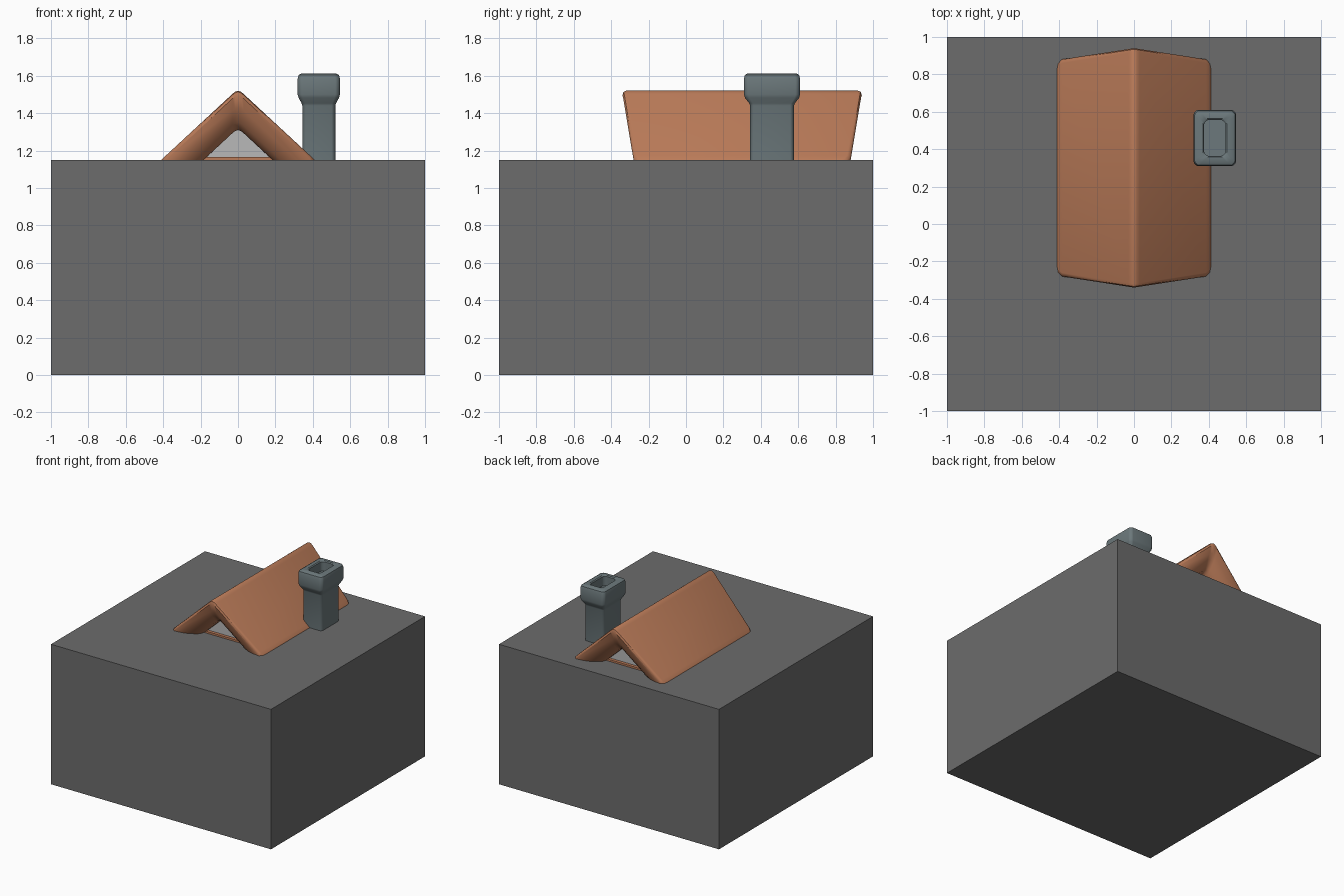
import bpy, bmesh

if "Cube" in bpy.data.objects:
    bpy.data.objects.remove(bpy.data.objects["Cube"])


def material(name, rgb):
    m = bpy.data.materials.new(name)
    m.diffuse_color = (*rgb, 1)
    m.use_nodes = True
    m.node_tree.nodes["Principled BSDF"].inputs["Base Color"].default_value = m.diffuse_color
    return m


ROOF = material("clay", (0.50, 0.20, 0.10))
STONE = material("blue_grey", (0.15, 0.19, 0.20))
DARK = material("dark_grey", (0.15, 0.15, 0.15))
PALE = material("pale_grey", (0.48, 0.48, 0.48))
MID_Y = 0.30


def finish(name, bm, mat, smooth=False, bevel=0):
    bmesh.ops.recalc_face_normals(bm, faces=bm.faces)
    me = bpy.data.meshes.new(name)
    bm.to_mesh(me)
    bm.free()
    ob = bpy.data.objects.new(name, me)
    bpy.context.collection.objects.link(ob)
    me.materials.append(mat)
    if bevel:
        mod = ob.modifiers.new("bevel", 'BEVEL')
        mod.width, mod.segments = bevel, 3
    if smooth:
        bpy.context.view_layer.objects.active = ob
        ob.select_set(True)
        bpy.ops.object.shade_smooth_by_angle(angle=0.7)
        ob.select_set(False)
    return ob


def loft(bm, sections, cap=True):
    rings = [[bm.verts.new(p) for p in s] for s in sections]
    for a, b in zip(rings, rings[1:]):
        n = len(a)
        for i in range(n):
            bm.faces.new((a[i], a[(i + 1) % n], b[(i + 1) % n], b[i]))
    if cap:
        bm.faces.new(rings[0])
        bm.faces.new(rings[-1])


def box(name, lo, hi, mat, bevel=0):
    bm = bmesh.new()
    loft(bm, [[(lo[0], lo[1], z), (hi[0], lo[1], z), (hi[0], hi[1], z), (lo[0], hi[1], z)]
              for z in (lo[2], hi[2])])
    return finish(name, bm, mat, bevel > 0, bevel)


# solid block the house top rises from
box("block", (-1, -1, 0), (1, 1, 1.15), DARK)

# roof: thick slab section (drop, inset from the end) swept over the ridge
edge = [(0, 0.02), (0.006, 0.006), (0.025, 0), (0.09, 0.02), (0.13, 0.04),
        (0.17, 0.07), (0.20, 0.10), (0.21, 0.14)]
columns = [(0.413, 1.148, 0.03), (0.405, 1.156, 0.012), (0.385, 1.174, 0),
           (0.03, 1.503, 0), (0.015, 1.515, 0)]
columns = ([(-x, z, e) for x, z, e in columns] + [(0, 1.52, 0)]
           + columns[::-1])
bm = bmesh.new()
sections = []
for x, z, extra in columns:
    half = 0.64 - 0.155 * abs(x) - extra
    ring = [(x, MID_Y - half + i, z - d) for d, i in edge]
    ring += [(x, MID_Y + half - i, z - d) for d, i in reversed(edge)]
    sections.append(ring)
loft(bm, sections)
finish("roof", bm, ROOF, True)

# gabled house walls under the roof
bm = bmesh.new()
loft(bm, [[(-0.28, y, 1.0), (0.28, y, 1.0), (0.28, y, 1.12), (0, y, 1.37), (-0.28, y, 1.12)]
          for y in (MID_Y - 0.45, MID_Y + 0.45)])
finish("house_walls", bm, PALE)

# tie beam across each gable
for name, y in (("front_beam", MID_Y - 0.46), ("back_beam", MID_Y + 0.46)):
    box(name, (-0.25, y - 0.015, 1.10), (0.25, y + 0.015, 1.165), ROOF)

# chimney: rounded rectangular rings up the shaft, over the cap and down the flue


def rounded(hx, hy, z, r):
    pts = []
    for sx, sy in ((1, 1), (-1, 1), (-1, -1), (1, -1)):
        arc = [(0, 1), (0.29, 0.71), (0.71, 0.29), (1, 0)]
        if sx * sy > 0:
            arc.reverse()
        for u, v in arc:
            k = (u * u + v * v) ** 0.5
            pts.append((0.432 + sx * (hx - r + r * u / k),
                        0.46 + sy * (hy - r + r * v / k), z))
    return pts


bm = bmesh.new()
loft(bm, [rounded(0.088, 0.117, 1.05, 0.02), rounded(0.088, 0.117, 1.44, 0.02),
          rounded(0.092, 0.122, 1.453, 0.02), rounded(0.108, 0.145, 1.482, 0.025),
          rounded(0.113, 0.150, 1.50, 0.025), rounded(0.113, 0.150, 1.585, 0.025),
          rounded(0.108, 0.145, 1.604, 0.025), rounded(0.092, 0.130, 1.613, 0.025),
          rounded(0.064, 0.103, 1.613, 0.025), rounded(0.057, 0.096, 1.606, 0.025),
          rounded(0.057, 0.096, 1.53, 0.025)])
finish("chimney", bm, STONE, True)
